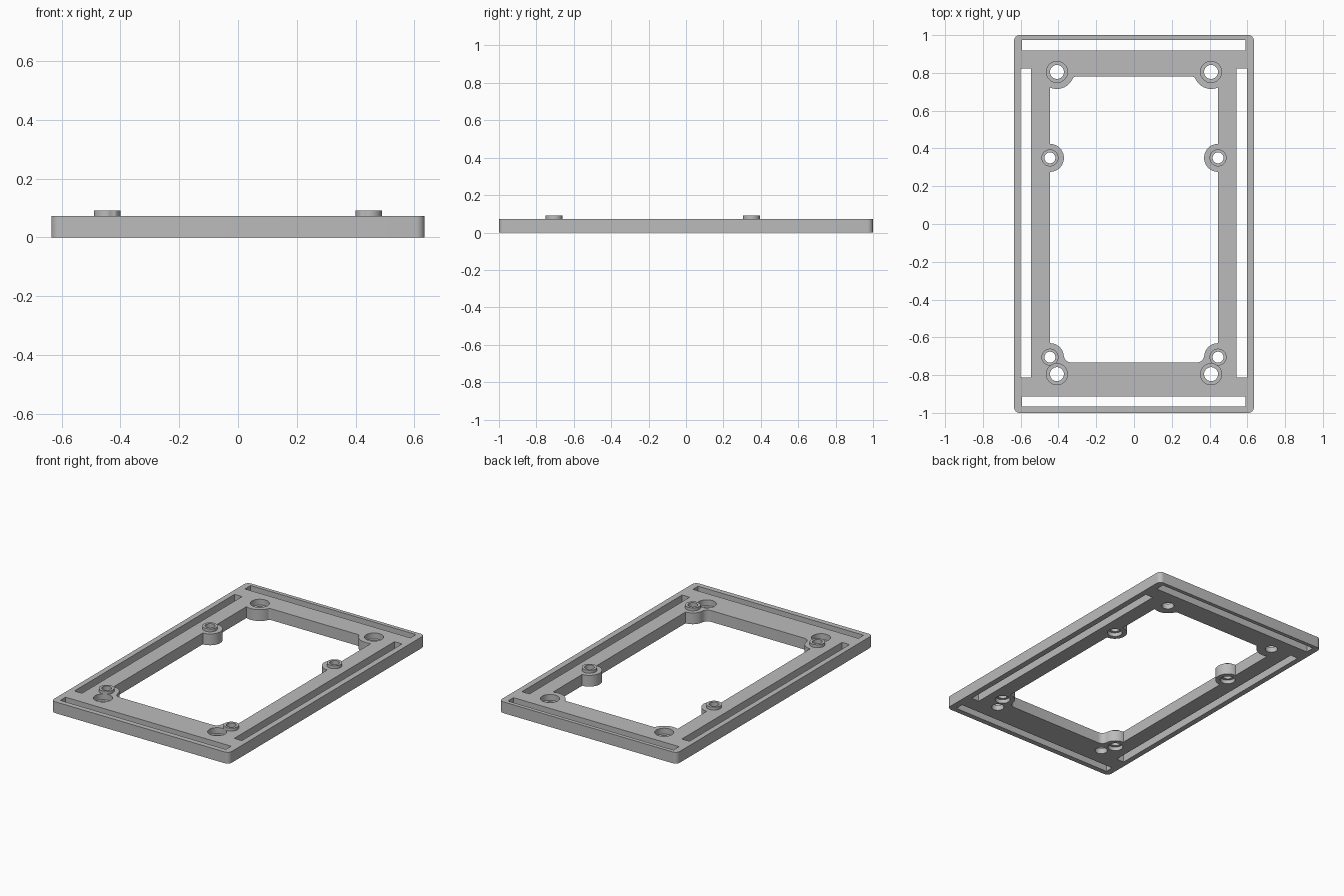
import bpy, bmesh
from math import cos, sin, radians

if "Cube" in bpy.data.objects:
    bpy.data.objects.remove(bpy.data.objects["Cube"])

THICK, TOP = 0.073, 0.092
grey = bpy.data.materials.new("plain grey")
grey.use_nodes = True
GREY = (0.5, 0.5, 0.5, 1)
grey.diffuse_color = GREY
grey.node_tree.nodes["Principled BSDF"].inputs["Base Color"].default_value = GREY


def arc(cx, cy, r, start, end, steps=16):
    angles = [radians(start + (end - start) * i / steps) for i in range(steps + 1)]
    return [(cx + r * cos(a), cy + r * sin(a)) for a in angles]


def prism(name, outline, z0, z1):
    """Extrude a flat outline between two heights."""
    bm = bmesh.new()
    base = bm.faces.new([bm.verts.new((x, y, z0)) for x, y in outline])
    side = bmesh.ops.extrude_face_region(bm, geom=[base])["geom"]
    for v in side:
        if isinstance(v, bmesh.types.BMVert):
            v.co.z = z1
    bmesh.ops.recalc_face_normals(bm, faces=bm.faces)
    mesh = bpy.data.meshes.new(name)
    bm.to_mesh(mesh)
    bm.free()
    mesh.materials.append(grey)
    obj = bpy.data.objects.new(name, mesh)
    bpy.context.collection.objects.link(obj)
    return obj


def disc(x, y, r, z0, z1):
    return prism("round_tool", arc(x, y, r, 0, 360, 40)[:-1], z0, z1)


def box(x0, x1, y0, y1):
    return prism("slot_tool", [(x0, y0), (x1, y0), (x1, y1), (x0, y1)], -0.1, 0.2)


def combine(target, tool, operation):
    """Apply a boolean and discard the tool."""
    mod = target.modifiers.new("cut", 'BOOLEAN')
    mod.operation, mod.solver, mod.object = operation, 'EXACT', tool
    bpy.context.view_layer.objects.active = target
    bpy.ops.object.modifier_apply(modifier=mod.name)
    bpy.data.objects.remove(tool)


# Rounded outer plate
X, Y, R = 0.635, 1.0, 0.03
outer = []
for sx, sy, a in ((1, 1, 0), (-1, 1, 90), (-1, -1, 180), (1, -1, 270)):
    outer += arc(sx * (X - R), sy * (Y - R), R, a, a + 90, 8)
frame = prism("mounting_frame", outer, 0, THICK)

# Central opening, leaving round lugs on its rim
half = arc(0.332, -0.693, 0.04, 270, 354, 8)
half += arc(0.445, -0.705, 0.074, 174, 90)[1:]
half += arc(0.445, 0.35, 0.074, 270, 90, 24)
half += arc(0.408, 0.805, 0.09, 294, 204)
half += arc(0.308, 0.76, 0.02, 24, 90, 6)[1:]
opening = half + [(-x, y) for x, y in reversed(half)]
combine(frame, prism("opening_tool", opening, -0.1, 0.2), 'DIFFERENCE')

# Long slots along the four edges
slots = [(-0.593, 0.59, 0.918, 0.975), (-0.593, 0.59, -0.966, -0.913)]
slots += [(-0.6, -0.546, -0.813, 0.822), (0.543, 0.597, -0.813, 0.822)]
for s in slots:
    combine(frame, box(*s), 'DIFFERENCE')

for side in (-1, 1):
    # Raised standoffs with through holes, recessed underneath
    for y in (0.35, -0.705):
        x = side * 0.445
        combine(frame, disc(x, y, 0.045, 0.05, TOP), 'UNION')
        combine(frame, disc(x, y, 0.029, -0.1, 0.2), 'DIFFERENCE')
        combine(frame, disc(x, y, 0.045, -0.1, 0.025), 'DIFFERENCE')
    # Counterbored corner screw holes
    for y in (0.805, -0.795):
        x = side * 0.408
        combine(frame, disc(x, y, 0.056, 0.035, 0.2), 'DIFFERENCE')
        combine(frame, disc(x, y, 0.037, -0.1, 0.2), 'DIFFERENCE')

# Smooth the round walls, keep edges crisp
bpy.ops.object.select_all(action='DESELECT')
frame.select_set(True)
bpy.context.view_layer.objects.active = frame
bpy.ops.object.shade_smooth_by_angle(angle=radians(30))
